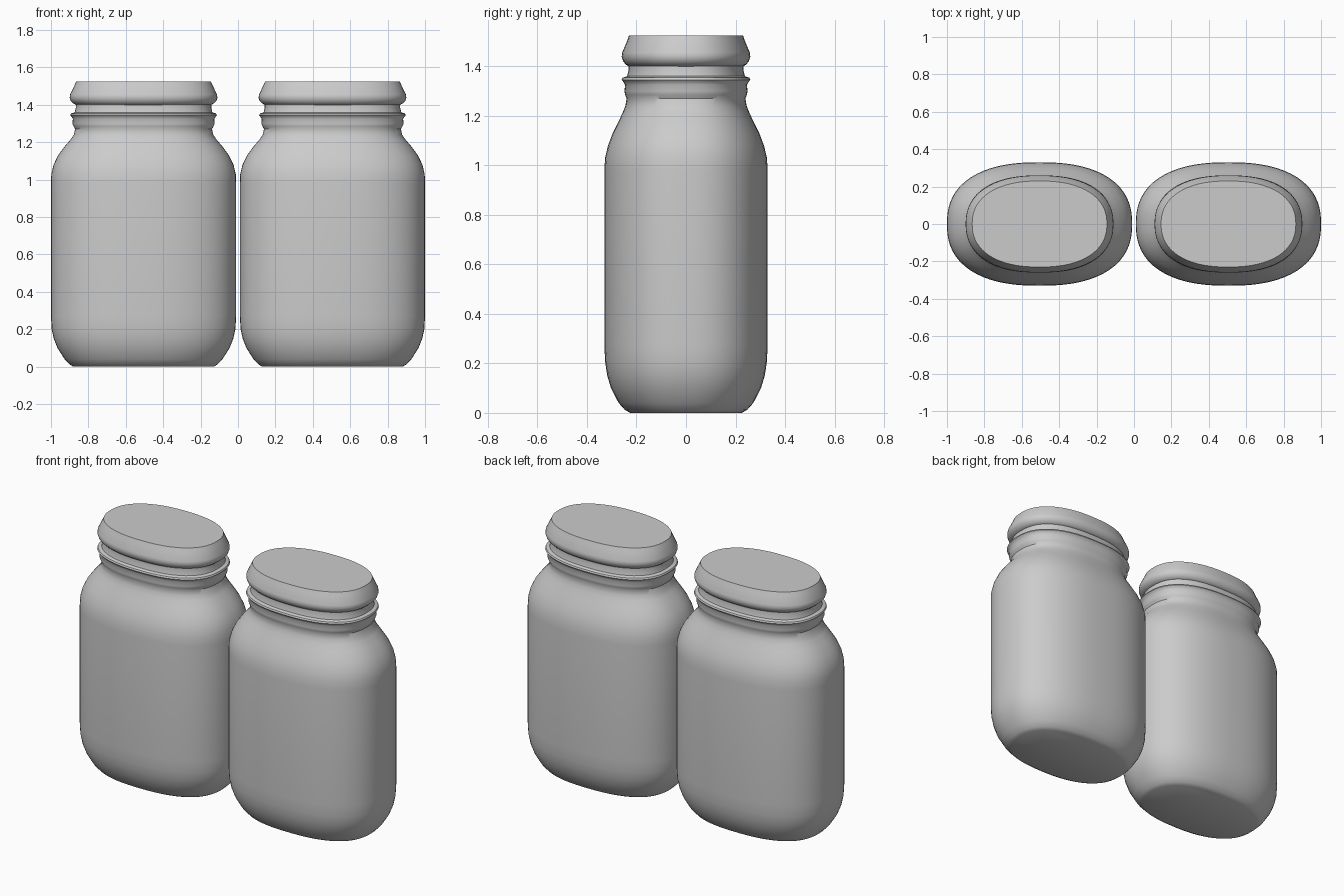
import bpy, bmesh, math

cube = bpy.data.objects.get("Cube")
if cube:
    bpy.data.objects.remove(cube, do_unlink=True)

# Single plain grey for jars and lids
grey = bpy.data.materials.new("plain grey")
grey.use_nodes = True
COLOUR = (0.6, 0.6, 0.6, 1.0)
grey.diffuse_color = COLOUR
grey.node_tree.nodes["Principled BSDF"].inputs["Base Color"].default_value = COLOUR

SIDES = 72

# Profiles: height, half width, half depth
BODY = [
    (0.000, 0.375, 0.225), (0.012, 0.395, 0.247), (0.040, 0.422, 0.272),
    (0.100, 0.460, 0.303), (0.150, 0.480, 0.318), (0.200, 0.491, 0.326),
    (0.270, 0.495, 0.330), (0.980, 0.495, 0.330), (1.030, 0.493, 0.327),
    (1.080, 0.481, 0.315), (1.130, 0.457, 0.296), (1.180, 0.420, 0.271),
    (1.215, 0.390, 0.255), (1.240, 0.373, 0.245), (1.270, 0.366, 0.240),
    (1.285, 0.374, 0.246), (1.300, 0.380, 0.249), (1.325, 0.378, 0.246),
    (1.338, 0.386, 0.254), (1.345, 0.392, 0.260), (1.354, 0.388, 0.256),
    (1.360, 0.368, 0.238), (1.385, 0.362, 0.232), (1.402, 0.362, 0.232),
]
LID = [
    (1.400, 0.362, 0.232), (1.408, 0.376, 0.244), (1.420, 0.389, 0.254),
    (1.438, 0.395, 0.260), (1.455, 0.393, 0.258), (1.505, 0.369, 0.237),
    (1.525, 0.360, 0.230),
]


def loft(name, profile, centre_x, power):
    """Stack rounded-oval rings along a profile and cap both ends."""
    bm = bmesh.new()
    rings = []
    for z, rx, ry in profile:
        ring = []
        for i in range(SIDES):
            t = 2 * math.pi * i / SIDES
            c, s = math.cos(t), math.sin(t)
            r = (abs(c) ** power + abs(s) ** power) ** (-1 / power)
            ring.append(bm.verts.new((rx * r * c, ry * r * s, z)))
        rings.append(ring)
    for low, high in zip(rings, rings[1:]):
        for i in range(SIDES):
            j = (i + 1) % SIDES
            bm.faces.new((low[i], low[j], high[j], high[i]))
    bm.faces.new(rings[0][::-1])
    bm.faces.new(rings[-1])
    mesh = bpy.data.meshes.new(name)
    bm.to_mesh(mesh)
    bm.free()
    mesh.materials.append(grey)
    obj = bpy.data.objects.new(name, mesh)
    obj.location.x = centre_x
    bpy.context.collection.objects.link(obj)
    # Smooth sides with crisp rims
    bpy.ops.object.select_all(action="DESELECT")
    obj.select_set(True)
    bpy.context.view_layer.objects.active = obj
    bpy.ops.object.shade_smooth_by_angle(angle=math.radians(40))
    return obj


# Two matching jars side by side
for side, x in (("left", 0.505), ("right", -0.505)):
    loft(side + "_jar_body", BODY, x, 2.4)
    loft(side + "_jar_lid", LID, x, 2.3)
